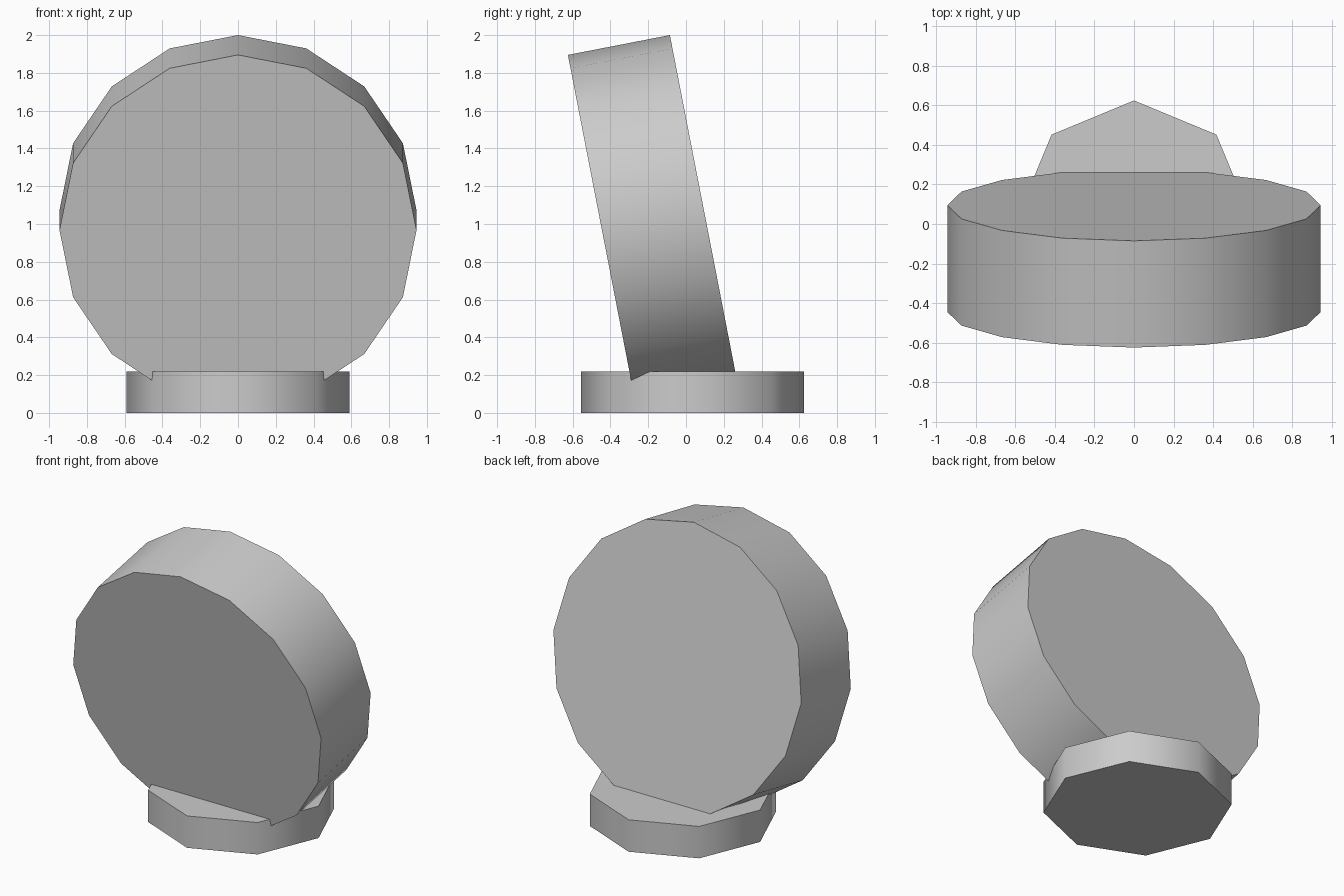
import bpy
import math

if "Cube" in bpy.data.objects:
    bpy.data.objects.remove(bpy.data.objects["Cube"], do_unlink=True)

# One plain grey for the whole model
grey = bpy.data.materials.new("plain_grey")
colour = (0.6, 0.6, 0.6, 1.0)
grey.diffuse_color = colour
grey.use_nodes = True
grey.node_tree.nodes["Principled BSDF"].inputs["Base Color"].default_value = colour


def add_drum(name, sides, radius, depth, location, tilt=0.0):
    """Faceted drum with smooth sides and sharp rims."""
    bpy.ops.mesh.primitive_cylinder_add(
        vertices=sides, radius=radius, depth=depth,
        location=location, rotation=(math.radians(tilt), 0, 0))
    drum = bpy.context.object
    drum.name = name
    drum.data.materials.append(grey)
    bpy.ops.object.shade_smooth_by_angle(angle=math.radians(60))
    return drum


# Low octagonal foot
base_height = 0.22
add_drum("base", 8, 0.59, base_height, (0, 0.035, base_height / 2))

# Large disc leaning forward, its lower rim sunk into the foot
lean = 11
add_drum("tilted_disc", 16, 0.945, 0.55, (0, -0.175, 1.02), lean - 90)
